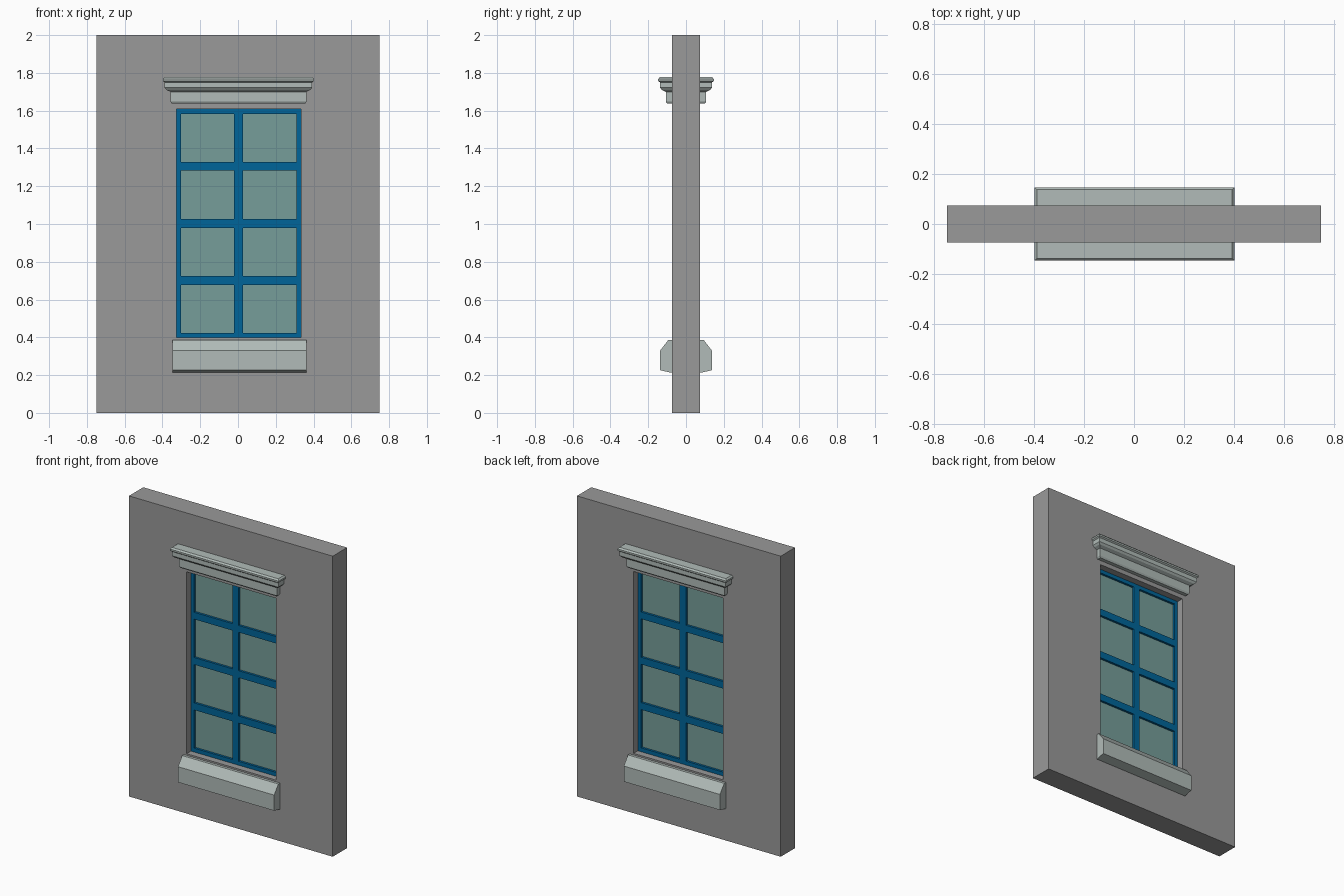
import bpy, bmesh

if "Cube" in bpy.data.objects:
    bpy.data.objects.remove(bpy.data.objects["Cube"])


def paint(obj, name, color):
    mat = bpy.data.materials.get(name) or bpy.data.materials.new(name)
    mat.diffuse_color = (*color, 1)
    mat.use_nodes = True
    mat.node_tree.nodes["Principled BSDF"].inputs["Base Color"].default_value = mat.diffuse_color
    obj.data.materials.append(mat)


def finish(name, bm, color_name, color):
    bmesh.ops.recalc_face_normals(bm, faces=bm.faces)
    mesh = bpy.data.meshes.new(name)
    bm.to_mesh(mesh)
    bm.free()
    obj = bpy.data.objects.new(name, mesh)
    bpy.context.collection.objects.link(obj)
    paint(obj, color_name, color)
    return obj


def pierced_plate(name, xs, zs, half_depth, color_name, color):
    """Upright plate on a grid of lines; every odd/odd cell is an opening."""
    bm = bmesh.new()
    grid = [[bm.verts.new((x, -half_depth, z)) for x in xs] for z in zs]
    for j in range(len(zs) - 1):
        for i in range(len(xs) - 1):
            if not (i % 2 and j % 2):
                bm.faces.new((grid[j][i], grid[j][i + 1],
                              grid[j + 1][i + 1], grid[j + 1][i]))
    geo = bmesh.ops.extrude_face_region(bm, geom=bm.faces[:], use_keep_orig=True)
    moved = [g for g in geo["geom"] if isinstance(g, bmesh.types.BMVert)]
    bmesh.ops.translate(bm, verts=moved, vec=(0, 2 * half_depth, 0))
    return finish(name, bm, color_name, color)


def stacked_moulding(name, rings, cx, color_name, color):
    """Loft of rectangles (half x, half y, z), capped at both ends."""
    bm = bmesh.new()
    loops = [[bm.verts.new((cx + sx * hx, sy * hy, z))
              for sx, sy in ((-1, -1), (1, -1), (1, 1), (-1, 1))]
             for hx, hy, z in rings]
    for a, b in zip(loops, loops[1:]):
        for i in range(4):
            k = (i + 1) % 4
            bm.faces.new((a[i], a[k], b[k], b[i]))
    bm.faces.new(loops[0])
    bm.faces.new(loops[-1])
    return finish(name, bm, color_name, color)


WALL = (0.32, 0.32, 0.32)
STONE = (0.44, 0.50, 0.48)
BLUE = (0.0, 0.13, 0.32)
GLASS = (0.18, 0.34, 0.32)

x0, x1, z0, z1 = -0.326, 0.334, 0.398, 1.608

# Wall with the window opening
pierced_plate("wall", [-0.75, x0, x1, 0.75], [0, z0, z1, 2], 0.075, "plaster", WALL)

# Blue frame with glazing bars
pierced_plate("window_frame", [x0, -0.302, -0.02, 0.026, 0.31, x1],
              [z0, 0.424, 0.678, 0.725, 0.98, 1.027, 1.282, 1.328, 1.583, z1],
              0.03, "blue_paint", BLUE)

# Glass sheet behind the bars
stacked_moulding("glass", [(0.32, 0.015, z0 + 0.01), (0.32, 0.015, z1 - 0.01)],
                 0.004, "glass", GLASS)

# Cornice above the window: moulded profile (half depth, height) on all sides
cornice = [(0.10, 1.637), (0.107, 1.648), (0.107, 1.70), (0.128, 1.71),
           (0.138, 1.722), (0.138, 1.75), (0.147, 1.757), (0.147, 1.768),
           (0.138, 1.778)]
stacked_moulding("cornice", [(0.253 + d, d, z) for d, z in cornice],
                 0.002, "stone", STONE)

# Sill: constant width, sloped top, slightly sloped underside
sill = [(0.08, 0.213), (0.137, 0.226), (0.137, 0.33), (0.093, 0.387)]
stacked_moulding("sill", [(0.354, d, z) for d, z in sill], 0.008, "stone", STONE)
